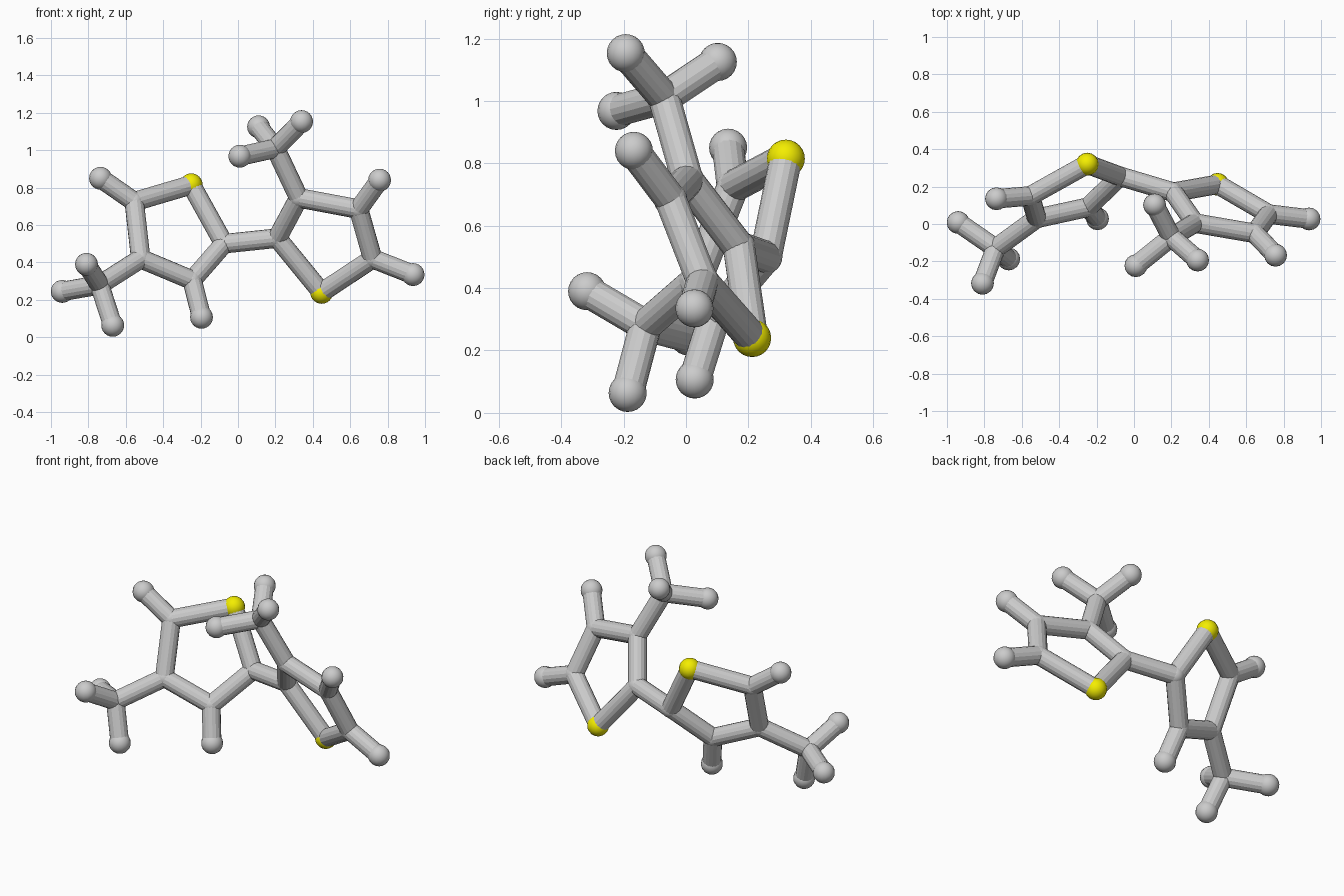
import bpy
from mathutils import Vector

if "Cube" in bpy.data.objects:
    bpy.data.objects.remove(bpy.data.objects["Cube"])

BALL, JOINT, STICK = 0.061, 0.054, 0.052

yellow = bpy.data.materials.new("yellow")
yellow.diffuse_color = (0.9, 0.85, 0.0, 1)
yellow.use_nodes = True
yellow.node_tree.nodes["Principled BSDF"].inputs["Base Color"].default_value = yellow.diffuse_color

# Joint centres: the first letter is the kind (s yellow, c joint, h end ball)
atoms = {
    # left ring
    "s1": (-.25, .32, .815), "c1": (-.555, .15, .725), "c2": (-.52, .03, .42),
    "c3": (-.245, .09, .305), "c4": (-.075, .255, .50),
    # left branch and ends
    "c5": (-.74, -.13, .28), "h1": (-.735, .135, .85), "h2": (-.195, .028, .107),
    "h3": (-.94, .008, .245), "h4": (-.81, -.317, .39), "h5": (-.67, -.187, .064),
    # right ring
    "s2": (.447, .212, .24), "c6": (.21, .17, .53), "c7": (.325, .005, .745),
    "c8": (.645, -.05, .685), "c9": (.72, .053, .42),
    # right branch and ends
    "c10": (.2, -.07, 1.01), "h6": (.757, -.167, .84), "h7": (.936, .027, .335),
    "h8": (.11, .102, 1.125), "h9": (.34, -.193, 1.153), "h10": (.01, -.223, .968),
}
bonds = """s1-c1 c1-c2 c2-c3 c3-c4 c4-s1 c2-c5 c1-h1 c3-h2 c5-h3 c5-h4 c5-h5 c4-c6
s2-c6 c6-c7 c7-c8 c8-c9 c9-s2 c7-c10 c8-h6 c9-h7 c10-h8 c10-h9 c10-h10""".split()


def ball(name, centre):
    kind = name[0]
    r = JOINT if kind == "c" else BALL
    bpy.ops.mesh.primitive_uv_sphere_add(segments=16, ring_count=12, radius=r, location=centre)
    ob = bpy.context.object
    ob.name = {"s": "yellow_ball_", "c": "joint_ball_", "h": "end_ball_"}[kind] + name[1:]
    bpy.ops.object.shade_smooth_by_angle()
    if kind == "s":
        ob.data.materials.append(yellow)


def stick(a, b):
    p, q = Vector(atoms[a]), Vector(atoms[b])
    d = q - p
    bpy.ops.mesh.primitive_cylinder_add(vertices=16, radius=STICK, depth=d.length, location=(p + q) / 2)
    ob = bpy.context.object
    ob.name = f"stick_{a}_{b}"
    ob.rotation_mode = "QUATERNION"
    ob.rotation_quaternion = d.to_track_quat("Z", "Y")


# Balls
for name, centre in atoms.items():
    ball(name, centre)

# Sticks
for pair in bonds:
    stick(*pair.split("-"))
